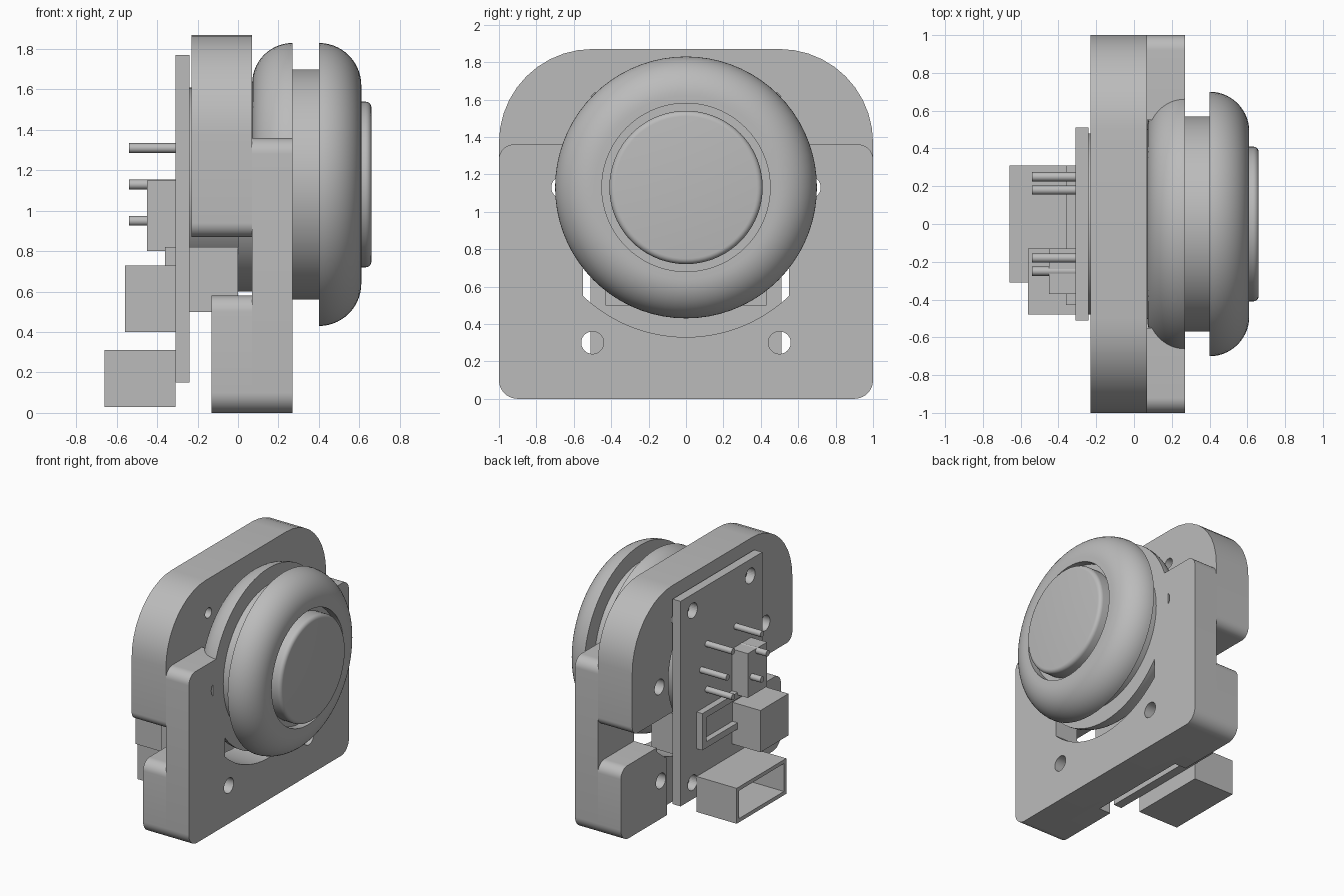
import bpy, bmesh, math
from mathutils import Matrix, Vector

cube = bpy.data.objects.get("Cube")
if cube:
    bpy.data.objects.remove(cube, do_unlink=True)

grey = bpy.data.materials.new("plain grey")
grey.use_nodes = True
colour = (0.5, 0.5, 0.5, 1)
grey.diffuse_color = colour
grey.node_tree.nodes["Principled BSDF"].inputs["Base Color"].default_value = colour

AXLE = 1.13


def finish(name, bm):
    bmesh.ops.recalc_face_normals(bm, faces=bm.faces[:])
    mesh = bpy.data.meshes.new(name)
    bm.to_mesh(mesh)
    bm.free()
    mesh.materials.append(grey)
    obj = bpy.data.objects.new(name, mesh)
    bpy.context.scene.collection.objects.link(obj)
    return obj


def smooth(obj):
    bpy.ops.object.select_all(action="DESELECT")
    bpy.context.view_layer.objects.active = obj
    obj.select_set(True)
    bpy.ops.object.shade_smooth_by_angle(angle=math.radians(35))


def arc(cx, cy, r, start, end, n=10):
    angles = [math.radians(start + (end - start) * i / n) for i in range(n + 1)]
    return [(cx + r * math.cos(a), cy + r * math.sin(a)) for a in angles]


def rounded(y, z0, z1, low, high):
    """Rounded outline in y and z, symmetric about y = 0."""
    return (arc(y - low, z0 + low, low, -90, 0) + arc(y - high, z1 - high, high, 0, 90)
            + arc(high - y, z1 - high, high, 90, 180) + arc(low - y, z0 + low, low, 180, 270))


def extrude(name, outline, x0, x1):
    bm = bmesh.new()
    face = bm.faces.new([bm.verts.new((x0, y, z)) for y, z in outline])
    side = bmesh.ops.extrude_face_region(bm, geom=[face])["geom"]
    moved = [v for v in side if isinstance(v, bmesh.types.BMVert)]
    bmesh.ops.translate(bm, verts=moved, vec=(x1 - x0, 0, 0))
    return finish(name, bm)


def box(name, x0, x1, y0, y1, z0, z1):
    return extrude(name, [(y0, z0), (y1, z0), (y1, z1), (y0, z1)], x0, x1)


def rod(name, x0, x1, y, z, r, n=32):
    return extrude(name, arc(y, z, r, 0, 360, n)[:-1], x0, x1)


def revolve(name, profile):
    """Turn (x, radius) points around the axle."""
    bm = bmesh.new()
    verts = [bm.verts.new((x, 0, AXLE + r)) for x, r in profile]
    edges = [bm.edges.new(pair) for pair in zip(verts, verts[1:])]
    bmesh.ops.spin(bm, geom=verts + edges, cent=(0, 0, AXLE), axis=(1, 0, 0),
                   angle=math.tau, steps=72)
    bmesh.ops.remove_doubles(bm, verts=bm.verts[:], dist=1e-4)
    obj = finish(name, bm)
    smooth(obj)
    return obj


def cut(obj, cutters):
    """Subtract the cutters and delete them."""
    for c in cutters:
        mod = obj.modifiers.new("cut", "BOOLEAN")
        mod.operation = "DIFFERENCE"
        mod.solver = "EXACT"
        mod.object = c
    bpy.context.view_layer.update()
    graph = bpy.context.evaluated_depsgraph_get()
    mesh = bpy.data.meshes.new_from_object(obj.evaluated_get(graph))
    obj.modifiers.clear()
    obj.data = mesh
    for c in cutters:
        bpy.data.objects.remove(c, do_unlink=True)


def hole_pair(y, z, r):
    return [rod("hole_cutter", -1, 1, s * y, z, r) for s in (-1, 1)]


def window():
    edge = math.degrees(math.acos(0.55 / 0.8))
    outline = arc(0, AXLE, 0.8, edge - 180, -edge, 24) + [(0.55, 2), (-0.55, 2)]
    return extrude("window_cutter", outline, -1, 1)


# Upper bracket behind the wheel
bracket = extrude("upper_bracket", rounded(1, 0.87, 1.87, 0.07, 0.5), -0.23, 0.07)
cut(bracket, [rod("motor_cutter", -1, 1, 0, AXLE, 0.55, 64)]
    + hole_pair(0.66, AXLE, 0.06) + hole_pair(0.47, 1.6, 0.04))
smooth(bracket)

# Lower face plate and the thick foot behind it
plate = extrude("face_plate", rounded(1, 0, 1.36, 0.1, 0.08), 0.07, 0.27)
cut(plate, [window()] + hole_pair(0.66, AXLE, 0.06) + hole_pair(0.5, 0.3, 0.06))
smooth(plate)
foot = extrude("lower_foot", rounded(1, 0, 0.58, 0.1, 0.08), -0.13, 0.07)
cut(foot, [window(), box("notch_cutter", -1, -0.03, -0.42, 0.42, -1, 1)]
    + hole_pair(0.5, 0.3, 0.06))
smooth(foot)

# Grooved wheel with round flanges and a recessed ring round the button
revolve("wheel", [(0, 0), (0, 0.53), (0.07, 0.53)]
        + arc(0.27, 0.5, 0.2, 180, 90, 14) + [(0.27, 0.57), (0.4, 0.57)]
        + arc(0.4, 0.49, 0.21, 90, 0, 14) + [(0.61, 0.45), (0.55, 0.45), (0.55, 0)])
revolve("hub_button", [(0.5, 0), (0.5, 0.41)] + arc(0.63, 0.38, 0.03, 90, 0, 5)
        + [(0.66, 0)])

# Motor between wheel and circuit board
smooth(rod("motor_body", -0.24, 0, 0, AXLE, 0.48, 64))
box("motor_base", -0.24, 0, -0.43, 0.43, 0.5, 0.82)

# Circuit board with corner holes
board = box("circuit_board", -0.31, -0.24, -0.51, 0.51, 0.15, 1.77)
cut(board, hole_pair(0.36, 0.28, 0.06) + hole_pair(0.36, 1.64, 0.06))

# Sockets and blocks on the back of the board
socket = box("open_socket", -0.66, -0.31, -0.31, 0.31, 0.03, 0.31)
cut(socket, [box("socket_cutter", -1, -0.36, -0.28, 0.28, 0.06, 0.28)])
box("large_block", -0.56, -0.31, -0.48, -0.13, 0.4, 0.73)
box("small_block", -0.45, -0.31, -0.37, -0.13, 0.8, 1.15)
frame = box("shallow_frame", -0.36, -0.31, -0.43, 0.31, 0.53, 0.82)
cut(frame, [box("frame_cutter", -1, -0.315, -0.38, 0.26, 0.58, 0.77)])

# Contact pins
for y, z in ((0.18, 1.31), (0.25, 1.13), (0.18, 0.95)):
    for side, label in ((1, "left"), (-1, "right")):
        smooth(rod("contact_pin_" + label, -0.54, -0.31, side * y, z, 0.024, 16))
